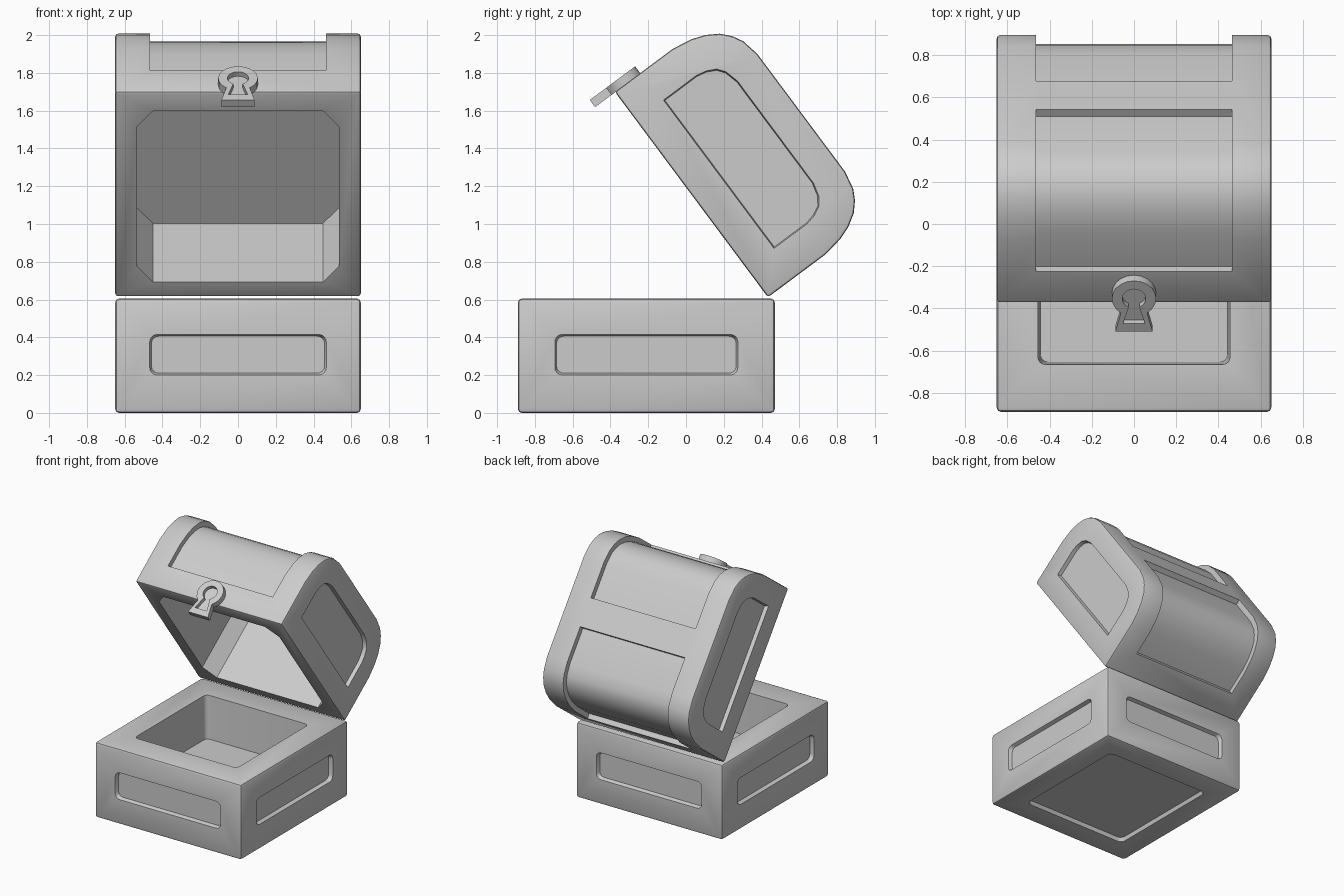
import bpy, bmesh, math
from mathutils import Vector

if "Cube" in bpy.data.objects:
    bpy.data.objects.remove(bpy.data.objects["Cube"])

grey = bpy.data.materials.new("plain_grey")
grey.use_nodes = True
grey.diffuse_color = (0.6, 0.6, 0.6, 1)
grey.node_tree.nodes["Principled BSDF"].inputs["Base Color"].default_value = (0.6, 0.6, 0.6, 1)

X, Y, Z = Vector((1, 0, 0)), Vector((0, 1, 0)), Vector((0, 0, 1))
W, H, MID, HALF = 0.65, 0.605, -0.21, 0.68       # chest half width, base height, centre y, half depth
TILT = math.radians(53.3)
HINGE = Vector((0, 0.434, 0.612))
U = Vector((0, -math.cos(TILT), math.sin(TILT)))  # hinge to lid front
V = Vector((0, math.sin(TILT), math.cos(TILT)))   # lid rim to lid top
DEPTH = 1.356


def prism(name, poly, origin, a, b, n, t0, t1, inset=0.0):
    """Extrude a flat outline along n; the far end may be slightly smaller."""
    ps, qs = [p for p, q in poly], [q for p, q in poly]
    cp, cq = (max(ps) + min(ps)) / 2, (max(qs) + min(qs)) / 2
    sp = 1 - 2 * inset / (max(ps) - min(ps))
    sq = 1 - 2 * inset / (max(qs) - min(qs))
    bm = bmesh.new()
    near = [bm.verts.new(origin + a * p + b * q + n * t0) for p, q in poly]
    far = [bm.verts.new(origin + a * (cp + (p - cp) * sp) + b * (cq + (q - cq) * sq) + n * t1)
           for p, q in poly]
    bm.faces.new(near)
    bm.faces.new(far)
    for i in range(len(poly)):
        j = (i + 1) % len(poly)
        bm.faces.new((near[i], near[j], far[j], far[i]))
    bmesh.ops.recalc_face_normals(bm, faces=bm.faces)
    me = bpy.data.meshes.new(name)
    bm.to_mesh(me)
    bm.free()
    me.materials.append(grey)
    ob = bpy.data.objects.new(name, me)
    bpy.context.collection.objects.link(ob)
    return ob


def rounded(w, h, r, steps=4):
    """Rectangle outline with half sizes w, h and rounded corners."""
    pts = []
    for k, (sx, sy) in enumerate(((1, 1), (-1, 1), (-1, -1), (1, -1))):
        for i in range(steps + 1):
            t = math.radians(90 * (k + i / steps))
            pts.append((sx * (w - r) + r * math.cos(t), sy * (h - r) + r * math.sin(t)))
    return pts


def mirrored(half):
    """Close a lid outline by mirroring its rear half to the front."""
    return half + [(DEPTH - u, v) for u, v in reversed(half)]


def activate(ob):
    bpy.ops.object.select_all(action="DESELECT")
    ob.select_set(True)
    bpy.context.view_layer.objects.active = ob


def bevel(ob, width, angle):
    m = ob.modifiers.new("soft_edges", "BEVEL")
    m.width, m.segments, m.limit_method = width, 2, "ANGLE"
    m.angle_limit = math.radians(angle)
    activate(ob)
    bpy.ops.object.modifier_apply(modifier=m.name)


def cut(ob, cutter):
    cutter.hide_render = True
    m = ob.modifiers.new("cut", "BOOLEAN")
    m.operation, m.solver, m.object = "DIFFERENCE", "EXACT", cutter
    activate(ob)
    bpy.ops.object.modifier_apply(modifier=m.name)
    bpy.data.objects.remove(cutter)


def smooth(ob):
    activate(ob)
    bpy.ops.object.shade_smooth_by_angle(angle=math.radians(30))


# Base box
centre = Vector((0, MID, 0))
box = [(-W, -HALF), (W, -HALF), (W, HALF), (-W, HALF)]
base = prism("chest_base", box, centre, X, Y, Z, 0, H)
bevel(base, 0.02, 30)

# Recessed panels on the four walls
IN, OUT = 0.03, 0.05
waist = centre + Z * 0.308
for s in (-1, 1):
    cut(base, prism("cutter", rounded(0.468, 0.108, 0.04), waist + Y * s * HALF,
                    X, Z, Y * -s, -0.001, IN, 0.01))
    cut(base, prism("cutter", rounded(0.485, 0.108, 0.04), waist + X * s * W,
                    Y, Z, X * -s, -0.001, IN, 0.01))
# Underside panel and storage well
cut(base, prism("cutter", rounded(0.465, 0.49, 0.04), centre, X, Y, Z, -0.001, IN, 0.01))
cut(base, prism("cutter", rounded(0.455, 0.455, 0.035), centre + Z * H, X, Y, -Z, -0.001, 0.345, 0.012))
smooth(base)

# Domed lid
dome = [(0, 0), (0, 0.38), (0.018, 0.49), (0.045, 0.565), (0.085, 0.63),
        (0.135, 0.675), (0.19, 0.705), (0.29, 0.725)]
lid = prism("chest_lid", mirrored(dome), HINGE, U, V, X, -W, W)
bevel(lid, 0.015, 40)

# Lid end panels
side = [(0.188, 0.18), (0.188, 0.40), (0.2, 0.455), (0.225, 0.505), (0.265, 0.535), (0.34, 0.555)]
for s in (-1, 1):
    cut(lid, prism("cutter", mirrored(side), HINGE + X * s * W, U, V, X * -s, -0.001, IN, 0.006))

# Two wrapped recesses with a band left between them
wrap = [(-0.2, 0.19), (0.04, 0.19), (0.04, 0.385), (0.056, 0.477), (0.081, 0.545), (0.115, 0.6),
        (0.155, 0.637), (0.2, 0.664), (0.29, 0.682), (0.565, 0.682), (0.565, 0.9), (-0.2, 0.9)]
cut(lid, prism("cutter", wrap, HINGE, U, V, X, -0.465, 0.465))
cut(lid, prism("cutter", [(DEPTH - u, v) for u, v in wrap], HINGE, U, V, X, -0.465, 0.465))

# Lid hollow with clipped corners
clip = [(0.45, 0.1), (0.535, 0.205), (0.535, 1.125), (0.45, 1.23)]
hollow = clip + [(-x, u) for x, u in reversed(clip)]
cut(lid, prism("cutter", hollow, HINGE, X, U, V, -0.01, 0.52))
smooth(lid)


def keyhole(r, cv, neck, foot, bottom):
    """Round head with a flared foot, as an outline in x and lid height."""
    start = -math.acos(neck / r)
    span = math.pi - 2 * start
    arc = [(r * math.cos(start + span * i / 16), cv + r * math.sin(start + span * i / 16))
           for i in range(17)]
    return arc + [(-foot, bottom), (foot, bottom)]


# Lock plate with a sunken keyhole
front = HINGE + U * DEPTH
lock = prism("lock_plate", keyhole(0.105, 0.062, 0.062, 0.088, -0.132), front, X, V, U, -0.002, 0.045)
cut(lock, prism("cutter", keyhole(0.056, 0.062, 0.025, 0.052, -0.085), front + U * 0.046,
                X, V, -U, 0, 0.03))
smooth(lock)
